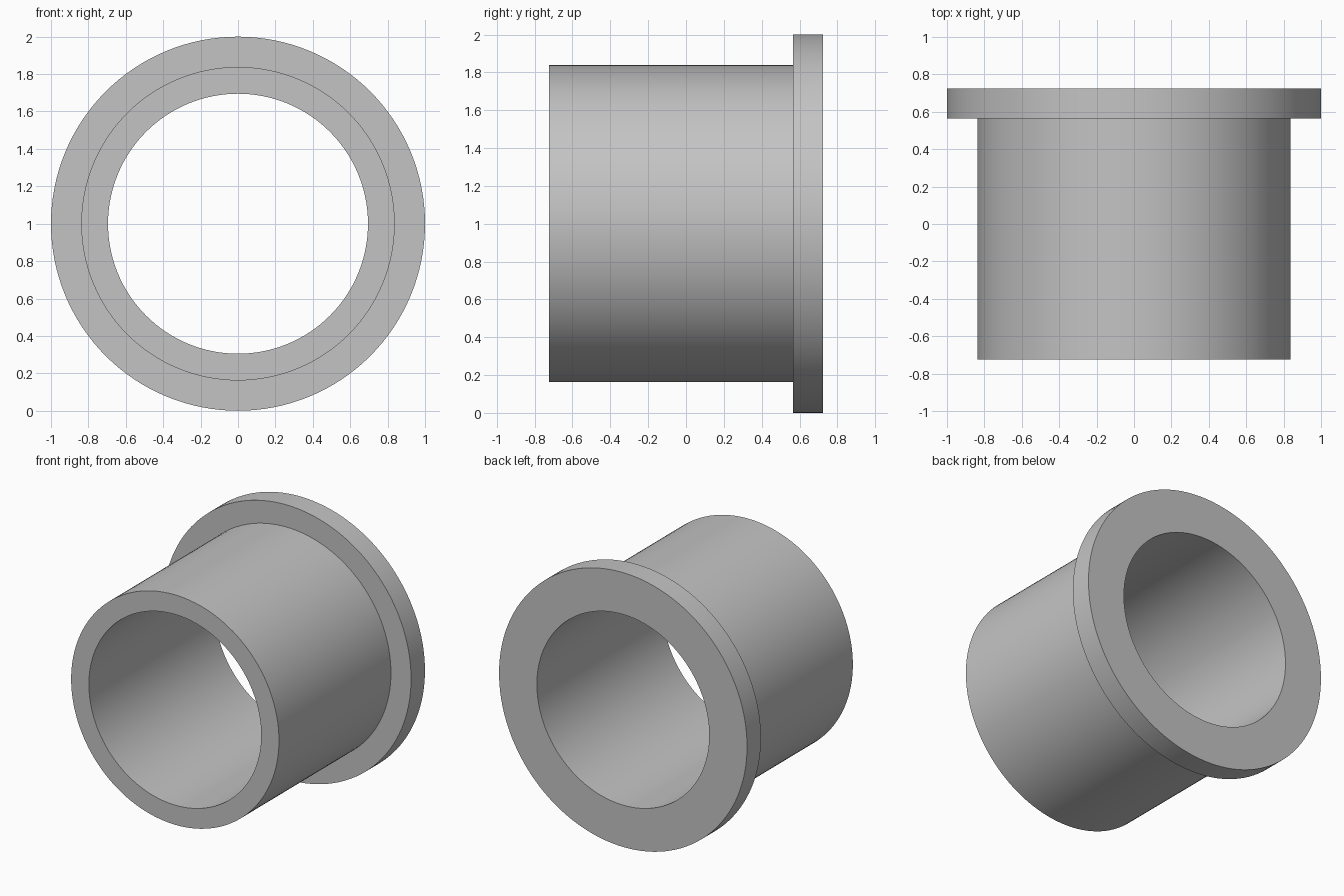
import bpy, bmesh, math

cube = bpy.data.objects.get("Cube")
if cube:
    bpy.data.objects.remove(cube, do_unlink=True)

# Plain grey material
GREY = (0.55, 0.55, 0.55, 1.0)
mat = bpy.data.materials.new("plain grey")
mat.use_nodes = True
mat.diffuse_color = GREY
mat.node_tree.nodes["Principled BSDF"].inputs["Base Color"].default_value = GREY

SEGMENTS = 128
BORE, SLEEVE, FLANGE = 0.695, 0.838, 1.0
FRONT, STEP, BACK = -0.725, 0.565, 0.725

# Closed section (radius, y) of the sleeve with its rear flange
section = [(BORE, FRONT), (SLEEVE, FRONT), (SLEEVE, STEP),
           (FLANGE, STEP), (FLANGE, BACK), (BORE, BACK)]

# Revolve the section about the y axis
bm = bmesh.new()
rings = []
for i in range(SEGMENTS):
    a = 2 * math.pi * i / SEGMENTS
    rings.append([bm.verts.new((r * math.cos(a), y, r * math.sin(a))) for r, y in section])
for i, ring in enumerate(rings):
    following = rings[(i + 1) % SEGMENTS]
    for j in range(len(section)):
        k = (j + 1) % len(section)
        bm.faces.new((ring[j], ring[k], following[k], following[j]))
bmesh.ops.recalc_face_normals(bm, faces=bm.faces[:])

mesh = bpy.data.meshes.new("flanged_bushing")
bm.to_mesh(mesh)
bm.free()
mesh.materials.append(mat)
bushing = bpy.data.objects.new("flanged_bushing", mesh)
bushing.location.z = FLANGE
bpy.context.collection.objects.link(bushing)

# Smooth round walls, sharp rims
bpy.ops.object.select_all(action="DESELECT")
bushing.select_set(True)
bpy.context.view_layer.objects.active = bushing
bpy.ops.object.shade_smooth_by_angle(angle=math.radians(30))
